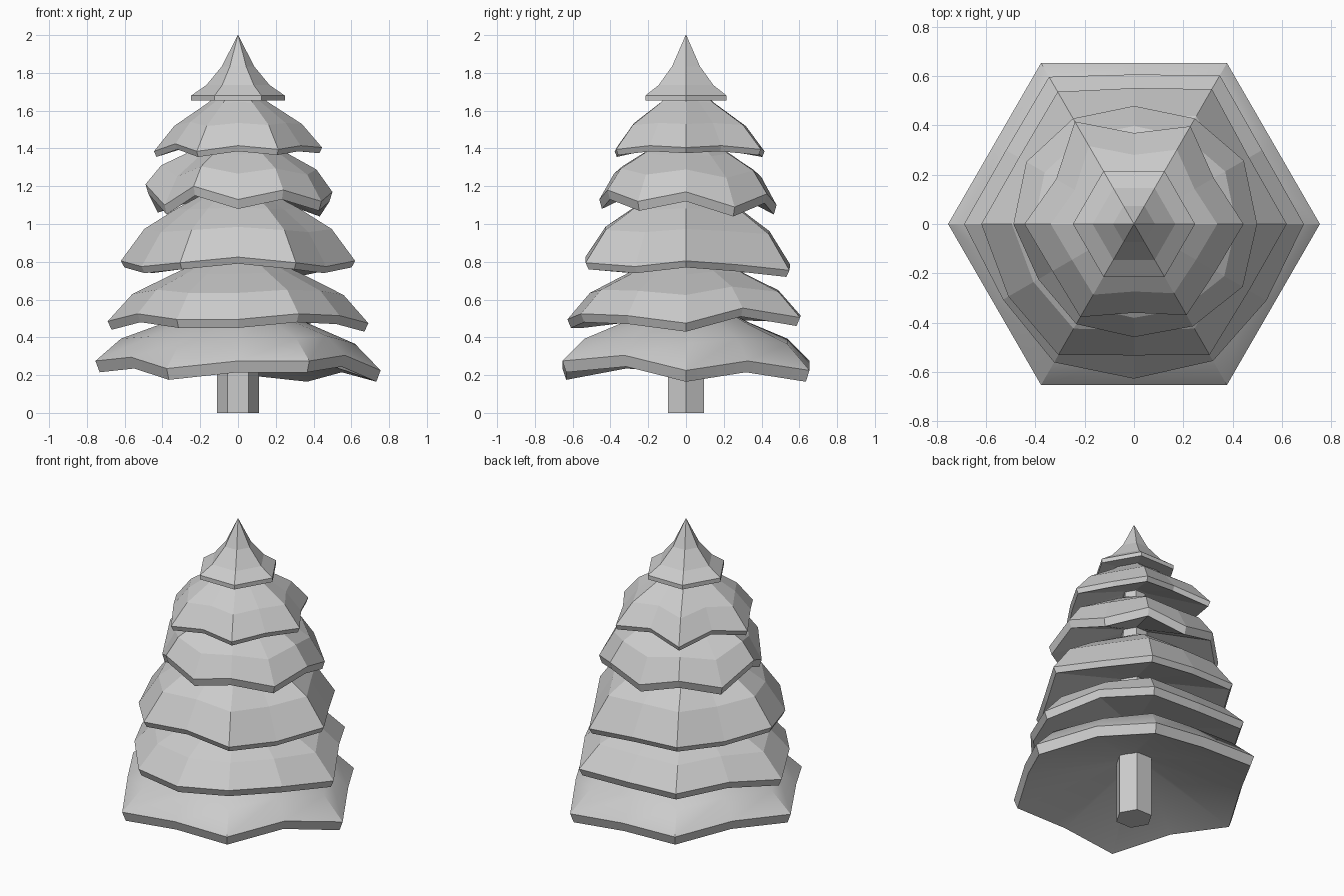
import bpy, bmesh, math

default_cube = bpy.data.objects.get("Cube")
if default_cube:
    bpy.data.objects.remove(default_cube, do_unlink=True)

grey = bpy.data.materials.new("plain grey")
grey.use_nodes = True
colour = (0.6, 0.6, 0.6, 1)
grey.diffuse_color = colour
grey.node_tree.nodes["Principled BSDF"].inputs["Base Color"].default_value = colour

# Outline of a true hexagon, in hundredths: corners and side middles in turn
HEXAGON = [100, 86.6] * 6
LEVEL = [0] * 12


def finish(name, bm):
    """Turn a bmesh into a named object with outward normals."""
    bmesh.ops.recalc_face_normals(bm, faces=bm.faces)
    mesh = bpy.data.meshes.new(name)
    bm.to_mesh(mesh)
    bm.free()
    mesh.materials.append(grey)
    obj = bpy.data.objects.new(name, mesh)
    bpy.context.collection.objects.link(obj)
    return obj


def loft(name, rings):
    """Skin a list of closed point rings and cap both ends."""
    bm = bmesh.new()
    loops = [[bm.verts.new(p) for p in ring] for ring in rings]
    for low, high in zip(loops, loops[1:]):
        for i in range(len(low)):
            j = (i + 1) % len(low)
            bm.faces.new((low[i], low[j], high[j], high[i]))
    bm.faces.new(loops[0])
    bm.faces.new(loops[-1])
    return finish(name, bm)


def outline(radius, height, waves=LEVEL, wave_amount=1, reach=HEXAGON):
    """Twelve points round the stem, each with its own reach and height."""
    points = []
    for i, (far, lift) in enumerate(zip(reach, waves)):
        angle = math.radians(i * 30)
        r = radius * far / 100
        points.append((r * math.cos(angle), r * math.sin(angle), height + lift * wave_amount / 100))
    return points


def branch_tier(name, radius, base, rim, waves, crown, hollow, reach=HEXAGON):
    """A drooping skirt of branches with a wavy rim and a hollow underside."""
    average = sum(waves) / len(waves) / 100
    rings = [outline(0.08, hollow),
             outline(radius * 0.97, base, waves, 1, reach),
             outline(radius, base + rim, waves, 1, reach)]
    for (scale, height), amount in zip(crown, (0.55, 0.2, 0)):
        rings.append(outline(radius * scale, height - average * amount, waves, amount, reach))
    return loft(name, rings)


# Trunk
loft("trunk", [outline(0.11, 0), outline(0.11, 0.7), outline(0.06, 1.68)])

# Branch tiers, bottom to top
bottom = branch_tier("bottom_branches", 0.755, 0.165, 0.06,
                     [0, 5, 0, 4, 5, 8, 5, 7, 1, 5, 5, 8],
                     [(0.82, 0.39), (0.5, 0.48), (0.17, 0.6)], 0.4)
branch_tier("lower_branches", 0.69, 0.43, 0.045,
            [0, 8, 3, 4, 5, 6, 1, 5, 2, 2, 5, 4],
            [(0.81, 0.645), (0.5, 0.74), (0.17, 0.84)], 0.61,
            [100, 87, 101, 88, 100, 87, 100, 89, 94, 91, 93, 90])
branch_tier("middle_branches", 0.62, 0.72, 0.035,
            [5, 3, 0, 3, 4, 2, 5, 2, 4, 7, 4, 2],
            [(0.8, 0.965), (0.52, 1.08), (0.17, 1.2)], 0.92,
            [100, 87, 102, 89, 100, 87, 100, 95, 99, 86, 99, 87])
branch_tier("upper_middle_branches", 0.51, 1.04, 0.05,
            [8, 0, 7, 1, 8, 2, 12, 1, 11, 4, 9, 3],
            [(0.83, 1.275), (0.52, 1.37), (0.17, 1.47)], 1.26,
            [98, 101, 97, 94, 97, 99, 96, 88, 92, 90, 94, 100])
branch_tier("upper_branches", 0.445, 1.355, 0.03,
            [2, 3, 1, 4, 0, 4, 0, 4, 0, 3, 1, 3],
            [(0.76, 1.53), (0.36, 1.645), (0.15, 1.72)], 1.52,
            [100, 84, 103, 83, 108, 82, 100, 86, 98, 81, 96, 86])

# Pointed top
flare = [(0.07, 1.68), (0.248, 1.653), (0.248, 1.68), (0.168, 1.735), (0.085, 1.835), (0.002, 2)]
loft("pointed_top", [outline(r, z) for r, z in flare])

# Soft shading on the lowest skirt only
bpy.ops.object.select_all(action="DESELECT")
bottom.select_set(True)
bpy.context.view_layer.objects.active = bottom
bpy.ops.object.shade_smooth_by_angle(angle=math.radians(28))
